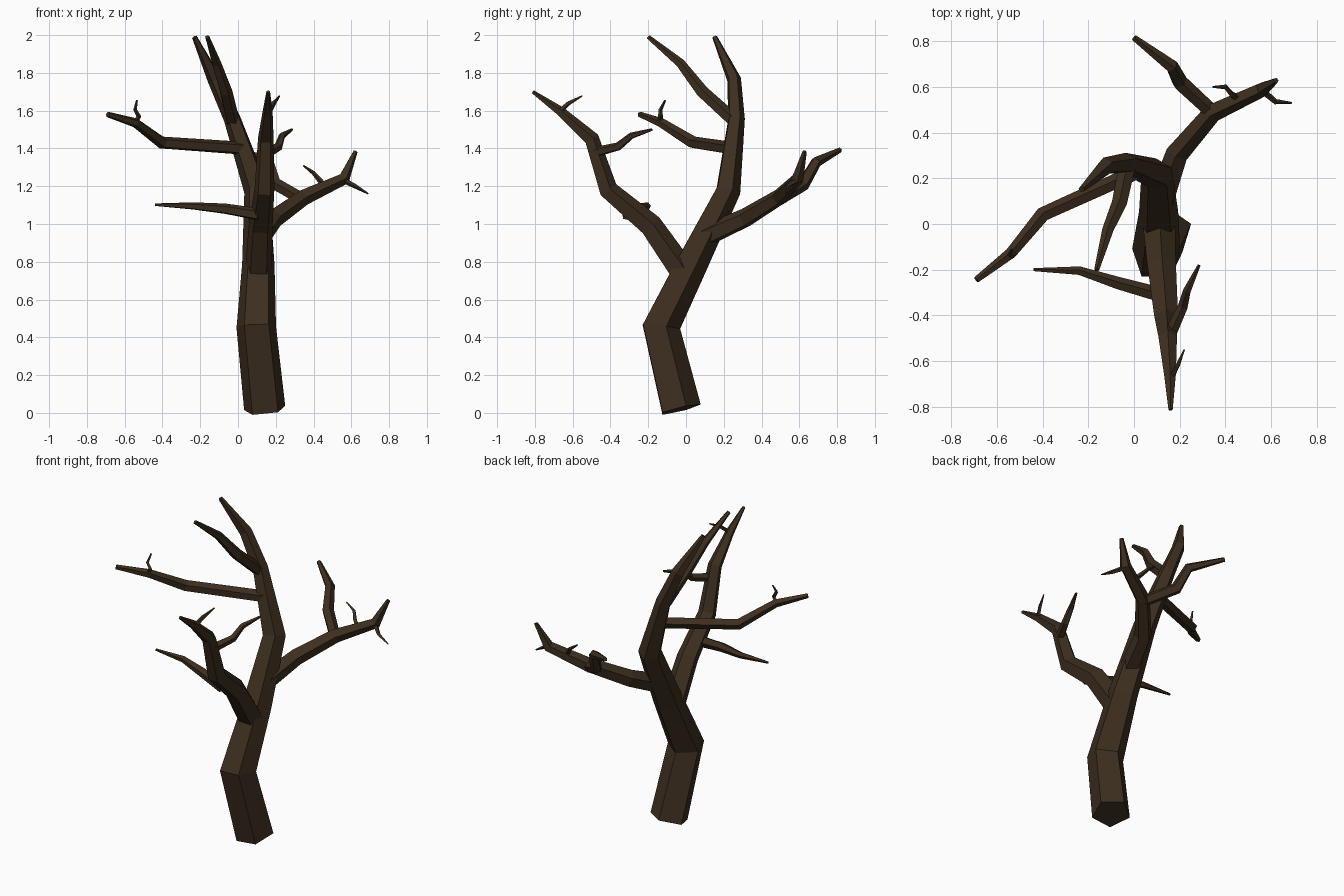
import bpy, bmesh
from math import sin, cos, tau
from mathutils import Vector

bark = bpy.data.materials.new("bark")
bark.diffuse_color = (0.047, 0.028, 0.014, 1)


def limb(name, path, sides=5, ref=(0, 1, 0)):
    """Low-poly tapered tube; path holds (x, y, z, radius), one ring per point."""
    pts = [Vector(p[:3]) for p in path]
    dirs = [(b - a).normalized() for a, b in zip(pts, pts[1:])]
    up = Vector(ref)
    bm = bmesh.new()
    rings = []
    for i, p in enumerate(pts):
        t = (dirs[max(i - 1, 0)] + dirs[min(i, len(dirs) - 1)]).normalized()
        up = (up - t * up.dot(t)).normalized()
        side = up.cross(t)
        r = path[i][3]
        rings.append([bm.verts.new(p + (up * cos(k * tau / sides) + side * sin(k * tau / sides)) * r)
                      for k in range(sides)])
    for a, b in zip(rings, rings[1:]):
        for k in range(sides):
            j = (k + 1) % sides
            bm.faces.new((a[k], a[j], b[j], b[k]))
    bm.faces.new(rings[0])
    bm.faces.new(rings[-1])
    bmesh.ops.recalc_face_normals(bm, faces=bm.faces)
    mesh = bpy.data.meshes.new(name)
    bm.to_mesh(mesh)
    bm.free()
    mesh.materials.append(bark)
    bpy.context.collection.objects.link(bpy.data.objects.new(name, mesh))


UP = (0, 0.2, 1)

# Trunk and its top leader
limb("trunk", [(0.142, -0.034, 0.018, 0.115), (0.097, -0.14, 0.458, 0.11),
               (0.108, 0.03, 0.8, 0.09), (0.10, 0.22, 1.18, 0.07),
               (-0.03, 0.265, 1.56, 0.047), (-0.125, 0.253, 1.77, 0.039),
               (-0.23, 0.152, 1.99, 0.014)])
limb("top_branch", [(-0.03, 0.25, 1.55, 0.038), (-0.065, 0.085, 1.70, 0.035),
                    (-0.115, -0.03, 1.85, 0.026), (-0.163, -0.2, 1.99, 0.012)], ref=UP)

# Left branch with its twig
limb("left_branch", [(0.03, 0.235, 1.40, 0.036), (-0.40, 0.04, 1.43, 0.034),
                     (-0.54, -0.13, 1.535, 0.026), (-0.69, -0.245, 1.58, 0.015)], ref=UP)
limb("left_twig", [(-0.545, -0.135, 1.535, 0.014), (-0.525, -0.135, 1.57, 0.013),
                   (-0.545, -0.135, 1.605, 0.01), (-0.535, -0.11, 1.655, 0.005)], 4)

# Big front branch and its side shoots
limb("front_branch", [(0.108, -0.01, 0.73, 0.075), (0.12, -0.19, 0.99, 0.066),
                      (0.14, -0.415, 1.18, 0.055), (0.147, -0.502, 1.45, 0.043),
                      (0.157, -0.665, 1.595, 0.027), (0.16, -0.812, 1.70, 0.01)])
limb("front_left_shoot", [(0.11, -0.31, 1.05, 0.034), (-0.07, -0.26, 1.08, 0.029),
                          (-0.24, -0.205, 1.095, 0.02), (-0.44, -0.2, 1.102, 0.007)], ref=UP)
limb("front_right_shoot", [(0.16, -0.48, 1.38, 0.028), (0.215, -0.36, 1.41, 0.023),
                           (0.233, -0.29, 1.467, 0.018), (0.285, -0.18, 1.5, 0.007)], ref=UP)
limb("front_tip_twig", [(0.165, -0.67, 1.595, 0.014), (0.19, -0.62, 1.64, 0.012),
                        (0.22, -0.55, 1.678, 0.004)], 4)

# Right back branch, its fork and twigs
limb("right_branch", [(0.12, 0.11, 0.94, 0.06), (0.19, 0.31, 1.03, 0.052),
                      (0.345, 0.49, 1.14, 0.044), (0.56, 0.59, 1.24, 0.034),
                      (0.622, 0.628, 1.385, 0.012)], ref=UP)
limb("back_fork", [(0.34, 0.49, 1.13, 0.034), (0.20, 0.62, 1.21, 0.036),
                   (0.165, 0.69, 1.33, 0.03), (0.0, 0.815, 1.392, 0.014)], ref=UP)
limb("right_twig_upper", [(0.46, 0.55, 1.20, 0.014), (0.43, 0.565, 1.235, 0.014),
                          (0.40, 0.6, 1.27, 0.011), (0.345, 0.6, 1.31, 0.004)], 4, UP)
limb("right_twig_lower", [(0.56, 0.585, 1.23, 0.015), (0.62, 0.535, 1.2, 0.012),
                          (0.69, 0.53, 1.16, 0.004)], 4, UP)
